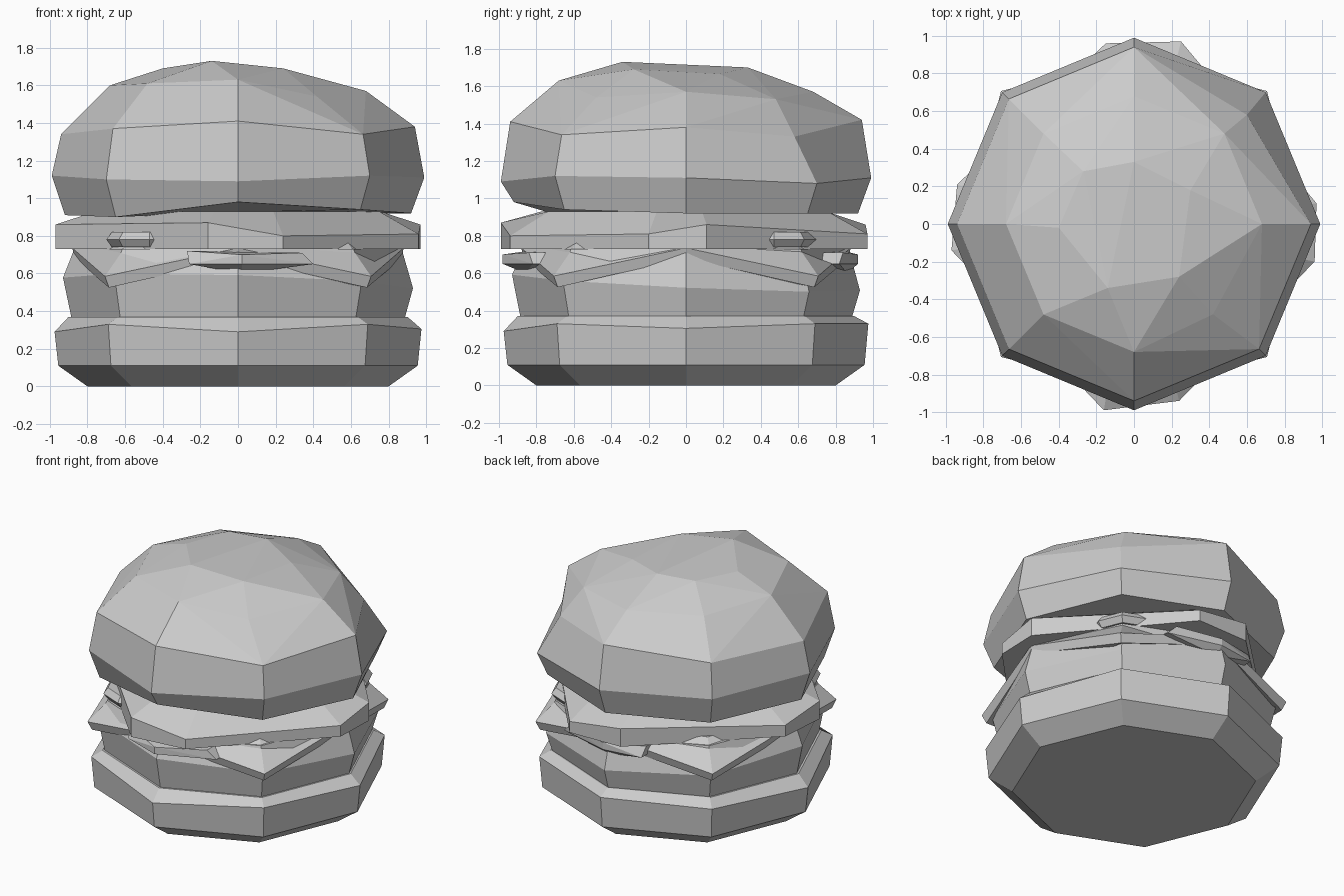
import bpy, bmesh
from math import cos, sin, pi

cube = bpy.data.objects.get("Cube")
if cube:
    bpy.data.objects.remove(cube, do_unlink=True)

grey = bpy.data.materials.new("plain grey")
grey.use_nodes = True
GREY = (0.6, 0.6, 0.6, 1)
grey.diffuse_color = GREY
grey.node_tree.nodes["Principled BSDF"].inputs["Base Color"].default_value = GREY


def finish(name, bm):
    bmesh.ops.recalc_face_normals(bm, faces=bm.faces)
    mesh = bpy.data.meshes.new(name)
    bm.to_mesh(mesh)
    bm.free()
    mesh.materials.append(grey)
    obj = bpy.data.objects.new(name, mesh)
    bpy.context.collection.objects.link(obj)
    return obj


def ring(radius, heights, sides=8):
    """Points around z from +x; heights is one value or one per corner."""
    if not isinstance(heights, (list, tuple)):
        heights = [heights] * sides
    return [(radius * cos(2 * pi * i / sides), radius * sin(2 * pi * i / sides), z)
            for i, z in enumerate(heights)]


def tilted(radius, z, tilt_x, tilt_y):
    return [(x, y, z + tilt_x * x + tilt_y * y) for x, y, z in ring(radius, z)]


def loft(name, rings):
    """Skin a stack of equal rings and fan both ends."""
    bm = bmesh.new()
    loops = [[bm.verts.new(p) for p in r] for r in rings]
    n = len(loops[0])
    for low, high in zip(loops, loops[1:]):
        for i in range(n):
            j = (i + 1) % n
            bm.faces.new((low[i], low[j], high[j], high[i]))
    for loop in (loops[0], loops[-1]):
        mid = bm.verts.new((0, 0, sum(v.co.z for v in loop) / n))
        for i in range(n):
            bm.faces.new((loop[i], loop[(i + 1) % n], mid))
    return finish(name, bm)


def hull(name, points):
    bm = bmesh.new()
    for p in points:
        bm.verts.new(p)
    out = bmesh.ops.convex_hull(bm, input=bm.verts)
    bmesh.ops.delete(bm, geom=[v for v in out["geom_interior"] if v.is_valid], context='VERTS')
    return finish(name, bm)


# Bottom bun
loft("bottom_bun", [
    ring(0.80, 0), ring(0.955, 0.11),
    ring(0.975, [0.305, 0.33, 0.33, 0.32, 0.29, 0.33, 0.29, 0.33]),
    ring(0.90, 0.37)])

# Patty, leaning slightly
loft("patty", [
    ring(0.88, 0.34), tilted(0.93, 0.55, -0.03, -0.045), ring(0.87, 0.73)])

# Cheese slice with four drooping corners
def cheese_ring(mid, corner, mid_z, corner_z):
    pts = []
    for k in range(4):
        for angle, r, z in ((k * pi / 2, mid, mid_z), (k * pi / 2 + pi / 4, corner, corner_z)):
            pts.append((r * cos(angle), r * sin(angle), z))
    return pts

loft("cheese", [
    cheese_ring(0.6, 0.7, 0.66, 0.66), cheese_ring(0.87, 0.97, 0.68, 0.525),
    cheese_ring(0.88, 1.0, 0.735, 0.585), cheese_ring(0.75, 0.82, 0.77, 0.77)])

# Strip poking out at the front and back
strip = []
for s, reach in ((-1, 0.98), (1, 0.92)):
    strip += [(-0.27, s * 0.84, 0.72), (0.34, s * 0.84, 0.71),
              (-0.26, s * 0.88, 0.65), (0.40, s * 0.82, 0.65),
              (0.02, s * reach, 0.65), (0.02, s * reach, 0.70), (0.02, s * 0.86, 0.60)]
hull("filling_strip", strip)

# Blunt-cornered slice under the top bun
outline = [(0.97, 0.11), (0.25, 0.97), (-0.15, 0.96), (-0.94, 0.21),
           (-0.97, -0.14), (-0.16, -0.99), (0.24, -0.94), (0.96, -0.20)]
tops = [0.86, 0.81, 0.86, 0.81, 0.86, 0.87, 0.80, 0.81]
loft("upper_slice", [
    [(x, y, 0.73) for x, y in outline],
    [(x, y, z) for (x, y), z in zip(outline, tops)],
    [(x * 0.78, y * 0.78, 0.93) for x, y in outline]])

# Small round pieces on two opposite corners
for name, s in (("front_pickle", -1), ("back_pickle", 1)):
    piece = loft(name, [ring(0.2, -0.04), ring(0.23, 0), ring(0.2, 0.04)])
    piece.location = (s * 0.47, s * 0.47, 0.78)

# Top bun: side wall
rim = ring(0.94, [1.38, 1.33, 1.42, 1.36, 1.34, 1.37, 1.41, 1.34])
rim[1] = (0.60, 0.58, 1.33)
loft("top_bun_side", [
    ring(0.92, [0.92, 0.92, 0.92, 0.92, 0.91, 0.90, 0.98, 0.94]),
    ring(0.99, [1.11, 1.08, 1.11, 1.12, 1.12, 1.10, 1.09, 1.12]), rim])

# Top bun: faceted crown with an off-centre cap
shoulder = ring(0.68, [1.57, 1.53, 1.57, 1.58, 1.60, 1.61, 1.63, 1.54])
shoulder[7] = (0.42, -0.48, 1.54)
cap = [(0.30, 0.18, 1.665), (0, 0.33, 1.70), (-0.27, 0.28, 1.70),
       (-0.40, -0.02, 1.69), (-0.14, -0.34, 1.73), (0.24, -0.28, 1.69)]
hull("top_bun_crown", rim + shoulder + cap)
